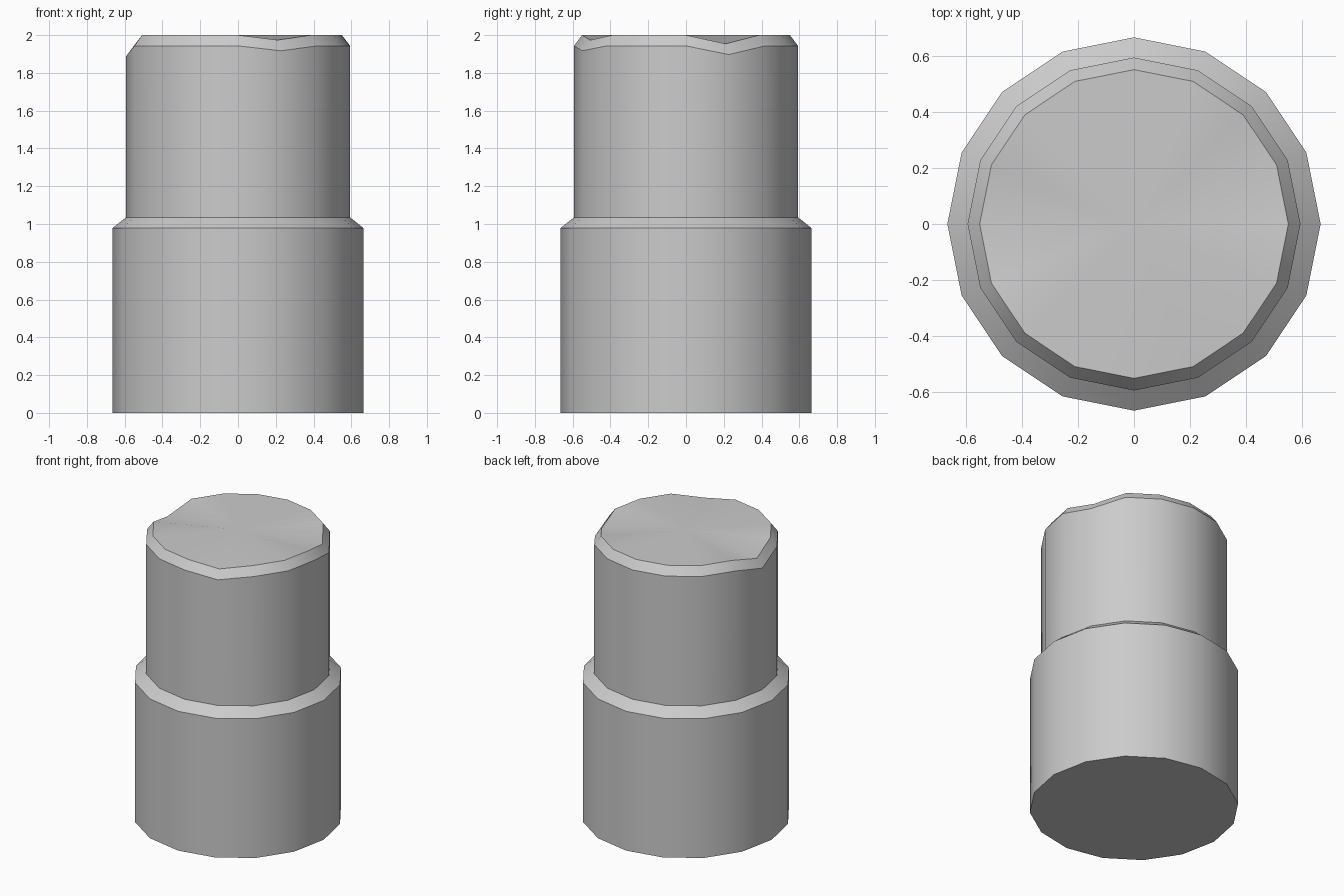
import bpy, bmesh, math

if "Cube" in bpy.data.objects:
    bpy.data.objects.remove(bpy.data.objects["Cube"])

SIDES = 16
# radius/height profile of the stepped body, from the base to the worn top rim
PROFILE = [(0.665, 0.0), (0.665, 0.978), (0.593, 1.035), (0.593, 1.943), (0.55, 2.0)]
# chips in the top rim: vertex index -> drop
CHIPS = {1: 0.046, 8: 0.055, 13: 0.026}

bm = bmesh.new()

# stacked rings
rings = []
for level, (r, z) in enumerate(PROFILE):
    ring = []
    for i in range(SIDES):
        a = 2 * math.pi * i / SIDES
        drop = CHIPS.get(i, 0) if level >= 3 else 0
        ring.append(bm.verts.new((r * math.cos(a), r * math.sin(a), z - drop)))
    rings.append(ring)

# side walls
for low, high in zip(rings, rings[1:]):
    for i in range(SIDES):
        j = (i + 1) % SIDES
        bm.faces.new((low[i], low[j], high[j], high[i]))

# flat base and fanned top
bm.faces.new(rings[0][::-1])
centre = bm.verts.new((0, 0, 2.0))
for i in range(SIDES):
    bm.faces.new((rings[-1][i], rings[-1][(i + 1) % SIDES], centre))

mesh = bpy.data.meshes.new("stepped_post")
bm.to_mesh(mesh)
bm.free()
post = bpy.data.objects.new("stepped_post", mesh)
bpy.context.collection.objects.link(post)

# smooth sides, crisp bevels
bpy.context.view_layer.objects.active = post
post.select_set(True)
bpy.ops.object.shade_smooth_by_angle(angle=math.radians(30))
